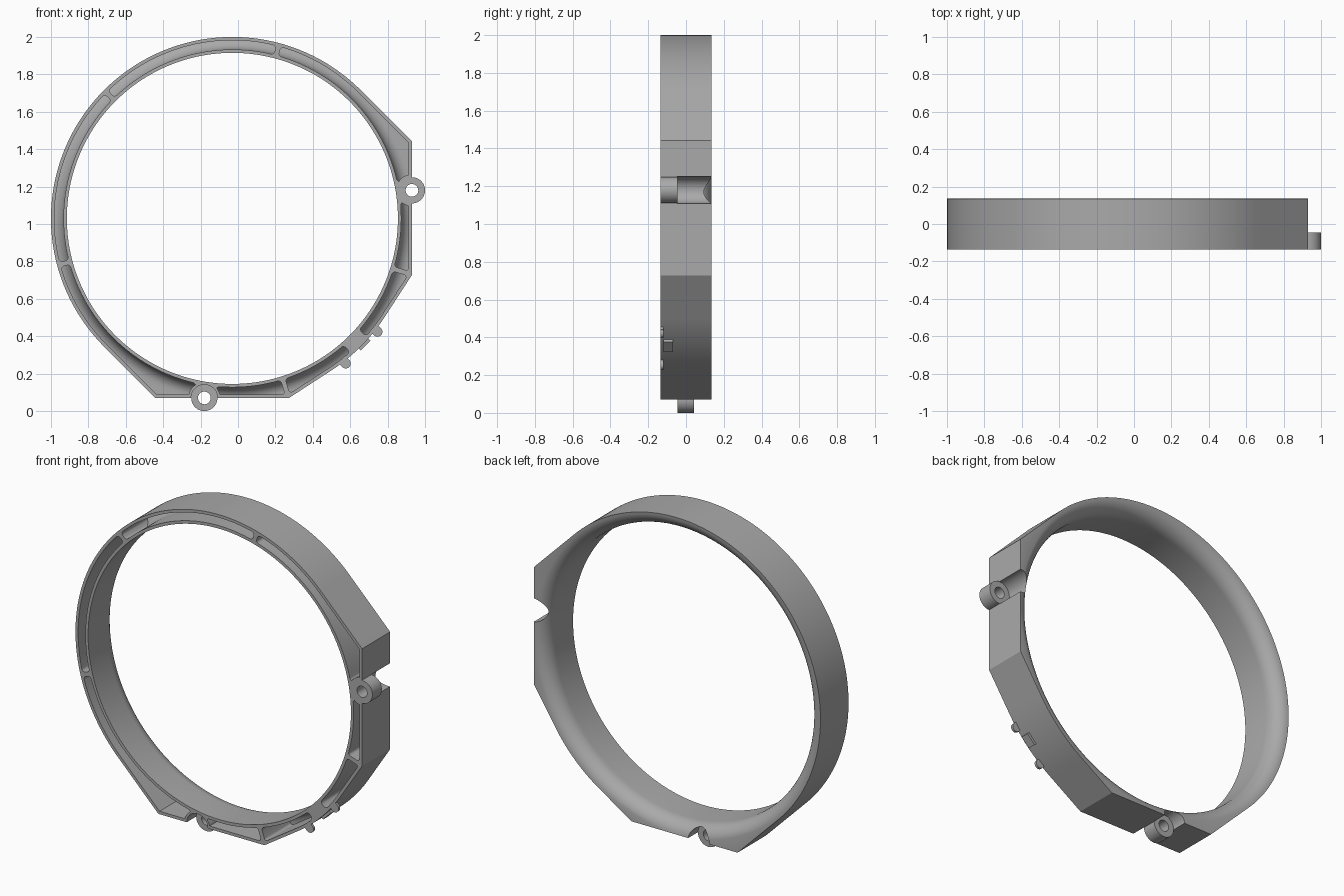
import bpy, bmesh, math
from math import sin, cos, radians, sqrt, pi

if "Cube" in bpy.data.objects:
    bpy.data.objects.remove(bpy.data.objects["Cube"], do_unlink=True)

CX, CZ = -0.03, 1.03            # ring axis
BORE, RIM = 0.885, 0.97         # inner and outer radius
FRONT, BACK = -0.135, 0.135
WALL = 0.018
FLATS = [(45, 0.97), (0, 0.96), (-33, 0.97)]   # normal angle, distance
CORNERS = [23.2, -17.5, -72.5, -113.2]

grey = bpy.data.materials.new("plain_grey")
grey.use_nodes = True
grey.diffuse_color = (0.4, 0.4, 0.4, 1)
grey.node_tree.nodes["Principled BSDF"].inputs["Base Color"].default_value = (0.4, 0.4, 0.4, 1)


def outline(deg, inset=0.0):
    """Outer radius: circle with two flat-sided ears mirrored on the diagonal."""
    deg = (deg + 225) % 360 - 225
    if deg < -45:
        deg = -90 - deg
    if -33 <= deg <= 45:
        return min((d - inset) / cos(radians(deg - n)) for n, d in FLATS)
    return RIM - inset


def place(deg, r, y):
    return (CX + r * cos(radians(deg)), y, CZ + r * sin(radians(deg)))


def loft(name, angles, section, closed):
    bm = bmesh.new()
    rings = [[bm.verts.new(place(a, r, y)) for r, y in section(a)] for a in angles]
    pairs = list(zip(rings, rings[1:]))
    if closed:
        pairs.append((rings[-1], rings[0]))
    for p, q in pairs:
        for i in range(len(p)):
            j = (i + 1) % len(p)
            bm.faces.new((p[i], p[j], q[j], q[i]))
    if not closed:
        bm.faces.new(rings[0])
        bm.faces.new(rings[-1])
    bmesh.ops.recalc_face_normals(bm, faces=bm.faces)
    mesh = bpy.data.meshes.new(name)
    bm.to_mesh(mesh)
    bm.free()
    obj = bpy.data.objects.new(name, mesh)
    bpy.context.collection.objects.link(obj)
    return obj


def cylinder(name, x, z, radius, y0, y1, sides=48):
    bpy.ops.mesh.primitive_cylinder_add(vertices=sides, radius=radius, depth=y1 - y0,
                                        location=(x, (y0 + y1) / 2, z),
                                        rotation=(pi / 2, 0, 0))
    obj = bpy.context.object
    obj.name = name
    return obj


def block(name, t0, t1, r0, r1, y0, y1):
    """Box on the lower diagonal, t along the rim and r outward."""
    r, t = (r0 + r1) / 2, (t0 + t1) / 2
    s = sqrt(0.5)
    bpy.ops.mesh.primitive_cube_add(size=1, rotation=(0, pi / 4, 0),
                                    location=(CX + s * (r + t), (y0 + y1) / 2, CZ + s * (t - r)))
    obj = bpy.context.object
    obj.name = name
    obj.scale = (r1 - r0, y1 - y0, t1 - t0)
    return obj


def boolean(target, tool, operation):
    mod = target.modifiers.new("bool", "BOOLEAN")
    mod.object, mod.operation, mod.solver = tool, operation, "EXACT"
    bpy.context.view_layer.objects.active = target
    bpy.ops.object.modifier_apply(modifier=mod.name)
    bpy.data.objects.remove(tool, do_unlink=True)


# Ring body with a rounded bell mouth at the back
def body_section(a):
    big = outline(a)
    bell = [(RIM - 0.085 * cos(radians(p)), 0.04 + 0.095 * sin(radians(p)))
            for p in range(0, 81, 8)]
    return [(big, FRONT), (BORE, FRONT)] + bell + [(big, BACK)]


ring = loft("ring_body", sorted(list(range(-180, 180)) + CORNERS), body_section, True)

# Bosses: x, z, start and end depth
BOSSES = [(0.93, 1.18, FRONT - 0.0005, -0.045), (-0.18, 0.07, -0.045, 0.042)]

# Lightening pockets open to the front, with floors following the bell
POCKETS = [(12.4, 74.2), (75.8, 134.2), (135.8, 194.2), (195.8, 257.6),
           (-95.4, -73.4), (-71.8, -48.7), (-41.3, -18.2), (-16.6, 5.4)]
ROUND = 0.018


def pocket_section(a, start, end):
    d = min(a - start, end - a) * pi / 180 * 0.92
    f = ROUND - sqrt(max(0, ROUND ** 2 - (ROUND - d) ** 2)) if d < ROUND else 0
    lo, hi = BORE + WALL + f, outline(a, WALL) - f
    floor = []
    for i in range(11):
        r = lo + (hi - lo) * (1 - cos(i / 10 * pi / 2))
        u = min(1, max(0, (RIM - r) / 0.067))
        floor.append((r, 0.04 + 0.077 * sqrt(1 - u * u)))
    return [(hi, -0.2), (lo, -0.2)] + floor


for start, end in POCKETS:
    tip = ROUND / 0.92 * 180 / pi
    ends = [tip * (1 - cos(k * pi / 12)) for k in range(7)]
    n = int(end - start)
    angles = [start + e for e in ends] + [end - e for e in ends]
    angles += [start + tip + (end - start - 2 * tip) * k / n for k in range(1, n)]
    corners = [c for c in CORNERS + [360 + CORNERS[3]] if start + tip < c < end - tip]
    angles = [a for a in angles if all(abs(a - c) > 0.2 for c in corners)] + corners
    cutter = loft("pocket_cutter", sorted(angles),
                  lambda a: pocket_section(a, start, end), False)
    for x, z, y0, y1 in BOSSES:          # leave a sleeve of wall around each boss
        if min(abs((e - math.degrees(math.atan2(z - CZ, x - CX)) + 180) % 360 - 180)
               for e in (start, end)) < 6:
            boolean(cutter, cylinder("sleeve", x, z, 0.085, -0.3, 0.3), "DIFFERENCE")
    boolean(ring, cutter, "DIFFERENCE")

# Screw bosses with clearance notches and through holes
for x, z, y0, y1 in BOSSES:
    boolean(ring, cylinder("notch", x, z, 0.071, y1 - 0.002, 0.3), "DIFFERENCE")
    if y0 > FRONT:
        boolean(ring, cylinder("notch", x, z, 0.071, -0.3, y0 + 0.002), "DIFFERENCE")
    boolean(ring, cylinder("boss", x, z, 0.07, y0, y1), "UNION")
    boolean(ring, cylinder("hole", x, z, 0.034, -0.4, 0.4, 32), "DIFFERENCE")

# Latch tabs and stop block on the lower diagonal
parts = [ring]
for side, t in (("upper", 0.12), ("lower", -0.12)):
    parts.append(block(side + "_latch_tab", t - 0.026, t + 0.026, 0.945, 0.98, FRONT, -0.12))
    s = sqrt(0.5)
    parts.append(cylinder(side + "_latch_tip", CX + s * (0.978 + t), CZ + s * (t - 0.978),
                          0.026, FRONT, -0.12, 24))
parts.append(block("latch_stop", -0.014, 0.06, 0.955, 0.985, -0.12, -0.07))

# Shared material and shading
for obj in parts:
    obj.data.materials.clear()
    obj.data.materials.append(grey)
    bpy.ops.object.select_all(action="DESELECT")
    obj.select_set(True)
    bpy.context.view_layer.objects.active = obj
    bpy.ops.object.shade_smooth_by_angle(angle=radians(30))
